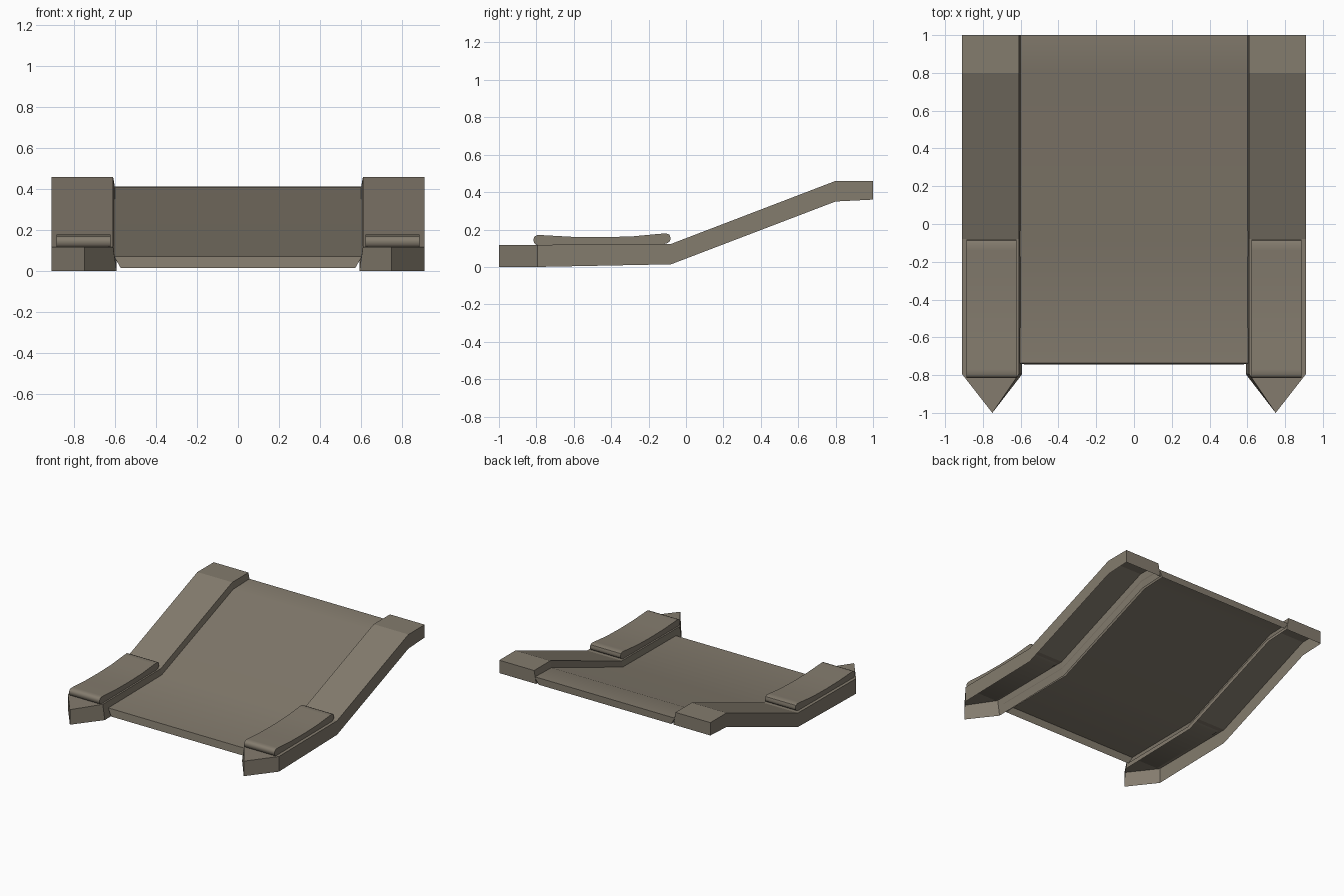
import bpy, bmesh, math

if "Cube" in bpy.data.objects:
    bpy.data.objects.remove(bpy.data.objects["Cube"])

mat = bpy.data.materials.new("weathered_taupe")
mat.diffuse_color = (0.23, 0.20, 0.155, 1)
mat.use_nodes = True
mat.node_tree.nodes["Principled BSDF"].inputs["Base Color"].default_value = mat.diffuse_color


def finish(bm, name, mirror=False, smooth=None):
    me = bpy.data.meshes.new(name)
    bm.to_mesh(me)
    bm.free()
    me.materials.append(mat)
    if smooth:
        me.shade_smooth()
        me.set_sharp_from_angle(angle=math.radians(smooth))
    ob = bpy.data.objects.new(name, me)
    bpy.context.collection.objects.link(ob)
    if mirror:
        ob.modifiers.new("mirror", 'MIRROR').use_mirror_merge = False
    return ob


def open_shell(sections, cap_front):
    """Skin sections running front to back; the underside stays open."""
    bm = bmesh.new()
    rows = [[bm.verts.new(p) for p in s] for s in sections]
    for a, b in zip(rows, rows[1:]):
        for i in range(len(a) - 1):
            bm.faces.new((a[i], b[i], b[i + 1], a[i + 1]))
    bm.faces.new(rows[-1][::-1])
    if cap_front:
        bm.faces.new(rows[0])
    bmesh.ops.remove_doubles(bm, verts=bm.verts, dist=0.0005)
    return bm


# Side rails: pointed front, bent ramp, hollow underneath
def rail_section(y, bottom, top):
    return [(0.91, y, bottom), (0.91, y, top), (0.61, y, top), (0.592, y, bottom)]


rail = [[(0.75, -1, z) for z in (0, 0.117, 0.117, 0)]]
rail += [rail_section(*s) for s in (
    (-0.795, 0.0, 0.118), (-0.08, 0.014, 0.123), (0.8, 0.35, 0.46), (1.0, 0.36, 0.46))]
finish(open_shell(rail, False), "side_rail", mirror=True)


# Deck between the rails: smooth bent sheet with a lip all round
def deck_section(y, bottom, top, lip=0.0):
    return [(0.572, y - lip, bottom), (0.604, y, top),
            (-0.604, y, top), (-0.572, y - lip, bottom)]


deck = [deck_section(*s) for s in (
    (-0.737, 0.014, 0.07, 0.008), (-0.08, 0.02, 0.076),
    (0.8, 0.35, 0.408), (1.0, 0.36, 0.413))]
finish(open_shell(deck, True), "ramp_deck", smooth=40)

# Tread pads: dished top with rounded ends
profile = [(-0.80, 0.115), (-0.812, 0.128), (-0.816, 0.145), (-0.811, 0.162),
           (-0.795, 0.17), (-0.77, 0.17), (-0.61, 0.161), (-0.45, 0.159),
           (-0.29, 0.163), (-0.14, 0.177), (-0.105, 0.179), (-0.088, 0.172),
           (-0.083, 0.155), (-0.085, 0.138), (-0.10, 0.127), (-0.14, 0.117)]
bm = bmesh.new()
face = bm.faces.new([bm.verts.new((0.623, y, z)) for y, z in profile])
ext = bmesh.ops.extrude_face_region(bm, geom=[face], use_keep_orig=True)
bmesh.ops.translate(bm, vec=(0.263, 0, 0),
                    verts=[v for v in ext["geom"] if isinstance(v, bmesh.types.BMVert)])
bmesh.ops.recalc_face_normals(bm, faces=bm.faces)
finish(bm, "tread_pad", mirror=True, smooth=50)
